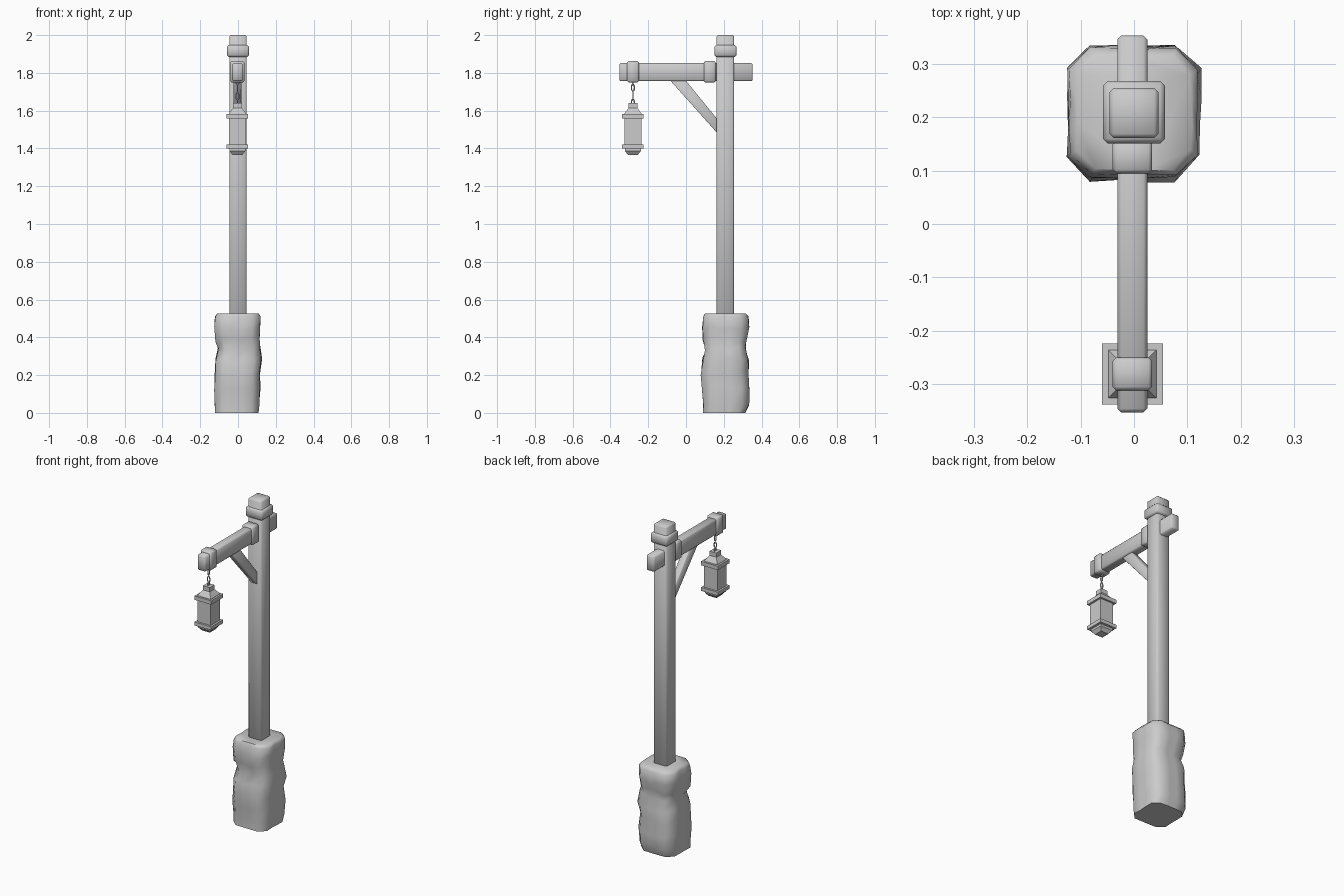
import bpy, bmesh, math, random
from mathutils import Vector

random.seed(4)
cube = bpy.data.objects.get("Cube")
if cube:
    bpy.data.objects.remove(cube, do_unlink=True)

# Single material
grey = bpy.data.materials.new("plain grey")
grey.use_nodes = True
colour = (0.6, 0.6, 0.6, 1)
grey.diffuse_color = colour
grey.node_tree.nodes["Principled BSDF"].inputs["Base Color"].default_value = colour


def finish(name, bm, bevel=0, smooth=40):
    bmesh.ops.recalc_face_normals(bm, faces=bm.faces)
    if bevel:
        bmesh.ops.bevel(bm, geom=bm.edges[:], offset=bevel, segments=1, affect='EDGES')
    mesh = bpy.data.meshes.new(name)
    bm.to_mesh(mesh)
    bm.free()
    mesh.materials.append(grey)
    ob = bpy.data.objects.new(name, mesh)
    bpy.context.collection.objects.link(ob)
    if smooth:
        bpy.ops.object.select_all(action='DESELECT')
        bpy.context.view_layer.objects.active = ob
        ob.select_set(True)
        bpy.ops.object.shade_smooth_by_angle(angle=math.radians(smooth))
    return ob


def box(name, lo, hi, bevel=0.006):
    lo, hi = Vector(lo), Vector(hi)
    bm = bmesh.new()
    bmesh.ops.create_cube(bm, size=1)
    for v in bm.verts:
        v.co = (lo + hi) / 2 + v.co * (hi - lo)
    return finish(name, bm, bevel, 50)


def loft(bm, rings):
    rows = [[bm.verts.new(p) for p in ring] for ring in rings]
    n = len(rows[0])
    for a, b in zip(rows, rows[1:]):
        for i in range(n):
            j = (i + 1) % n
            bm.faces.new((a[i], a[j], b[j], b[i]))
    bm.faces.new(rows[0])
    bm.faces.new(rows[-1])


# Rough stone base: height, left, right, front, back of each course
courses = [(0, -.122, .11, .09, .315), (.05, -.126, .115, .088, .338),
           (.13, -.127, .12, .083, .338), (.21, -.124, .116, .077, .333),
           (.28, -.12, .128, .085, .334), (.34, -.106, .12, .1, .318),
           (.39, -.12, .115, .087, .325), (.45, -.128, .12, .085, .336),
           (.51, -.124, .122, .088, .332), (.527, -.11, .11, .1, .318)]
rings = []
for z, x0, x1, y0, y1 in courses:
    cx, cy = (x0 + x1) / 2, (y0 + y1) / 2
    hx, hy = (x1 - x0) / 2, (y1 - y0) / 2
    ring = []
    for i in range(16):
        a = math.tau * (i + 0.5) / 16
        c, s = math.cos(a), math.sin(a)
        k = (abs(c) ** 9 + abs(s) ** 9) ** (-1 / 9)
        k *= 1 - random.uniform(0, 0.045)
        dz = random.uniform(-.014, .014) if .02 < z < .5 else 0
        ring.append((cx + hx * k * c, cy + hy * k * s, z + dz))
    rings.append(ring)
bm = bmesh.new()
loft(bm, rings)
finish("stone_base", bm, 0, 60)

# Post, its cap band, and the cross beam with two collars
PY, BX, LY = .208, -.003, -.281
box("post", (-.046, PY - .047, .45), (.046, PY + .047, 2), .008)
box("post_band", (-.058, PY - .057, 1.885), (.058, PY + .06, 1.947), .009)
box("cross_beam", (BX - .028, -.353, 1.756), (BX + .028, .353, 1.852), .007)
for name, y in (("outer_collar", LY), ("inner_collar", .126)):
    box(name, (BX - .037, y - .031, 1.75), (BX + .037, y + .031, 1.862), .007)

# Diagonal brace
bm = bmesh.new()
profile = [(-.082, 1.758), (0, 1.758), (.17, 1.55), (.17, 1.476)]
loft(bm, [[(x, y, z) for y, z in profile] for x in (BX - .021, BX + .021)])
finish("brace", bm, .003, 50)

# Chain links, alternately turned
for n, z in enumerate((1.756, 1.722, 1.677, 1.642)):
    bm = bmesh.new()
    grid = []
    for i in range(12):
        a = math.tau * i / 12
        row = []
        for j in range(6):
            b = math.tau * j / 6
            r = .0035 * math.cos(b)
            u, w = (.008 + r) * math.cos(a), (.019 + r) * math.sin(a)
            t = .0035 * math.sin(b)
            x, y = (t, u) if n % 2 else (u, t)
            row.append(bm.verts.new((BX + x, LY + y, z + w)))
        grid.append(row)
    for i in range(12):
        for j in range(6):
            k, m = (i + 1) % 12, (j + 1) % 6
            bm.faces.new((grid[i][j], grid[k][j], grid[k][m], grid[i][m]))
    finish("chain_link_%d" % (n + 1), bm)


# Square lantern parts, each a stack of (half width, height)
def square_stack(name, steps):
    bm = bmesh.new()
    loft(bm, [[(BX + sx * h, LY + sy * h, z)
               for sx, sy in ((-1, -1), (1, -1), (1, 1), (-1, 1))] for h, z in steps])
    finish(name, bm, 0, 0)


square_stack("lantern_roof", [(.046, 1.578), (.044, 1.587), (.023, 1.615), (.023, 1.641)])
square_stack("lantern_upper_plate", [(.057, 1.558), (.057, 1.582)])
square_stack("lantern_body", [(.045, 1.415), (.045, 1.56)])
square_stack("lantern_lower_plate", [(.057, 1.4), (.057, 1.422)])
square_stack("lantern_foot", [(.026, 1.366), (.042, 1.386), (.042, 1.402)])
